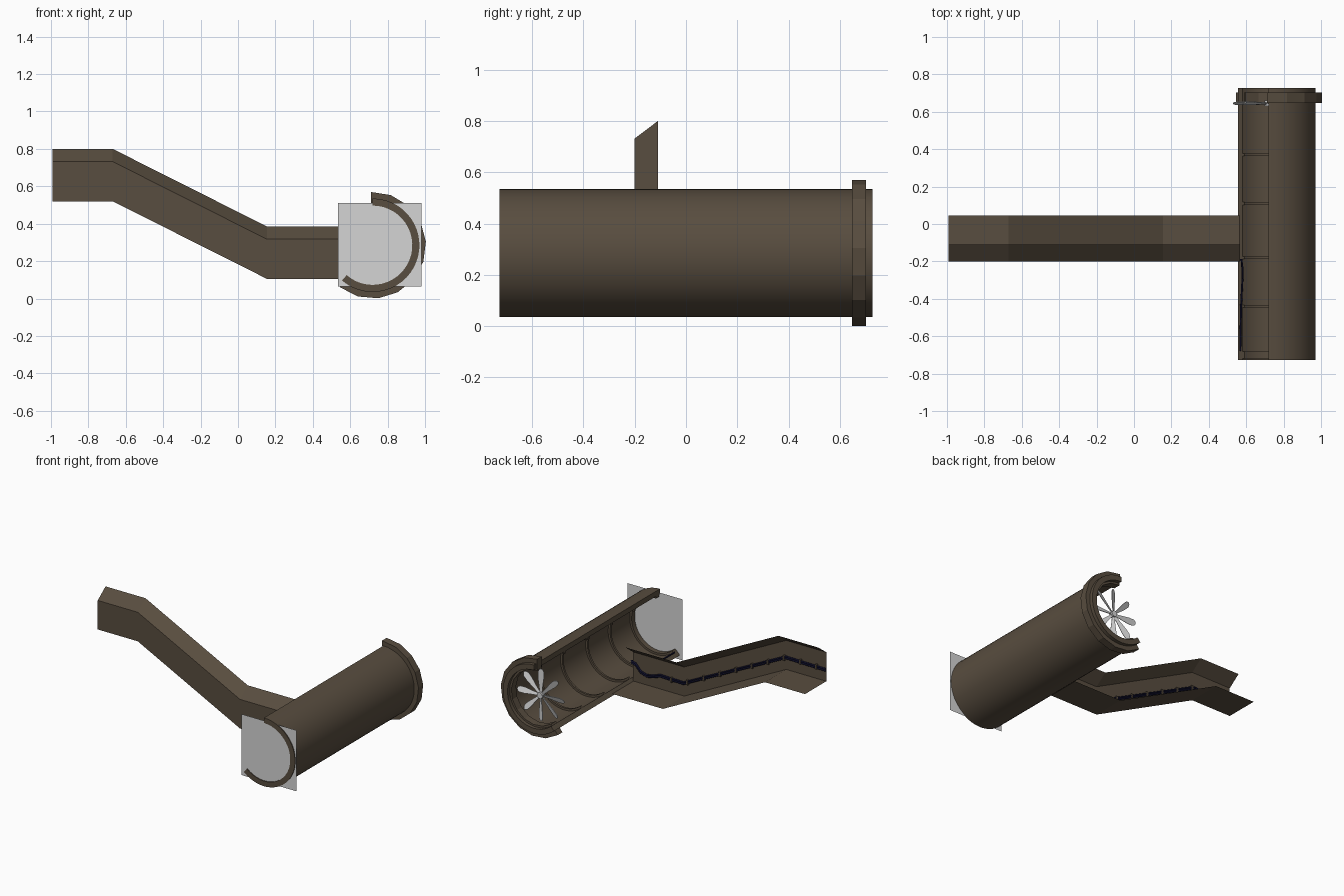
import bpy, bmesh, math
from mathutils import Vector, Matrix

if "Cube" in bpy.data.objects:
    bpy.data.objects.remove(bpy.data.objects["Cube"])

CX, CZ = 0.72, 0.285          # tunnel axis


def mat(name, rgb):
    m = bpy.data.materials.new(name)
    m.diffuse_color = (*rgb, 1)
    m.use_nodes = True
    m.node_tree.nodes["Principled BSDF"].inputs["Base Color"].default_value = m.diffuse_color
    return m


BROWN = mat("dark_brown", (0.098, 0.074, 0.050))
GREY = mat("light_grey", (0.66, 0.66, 0.66))
NAVY = mat("navy_cable", (0.008, 0.008, 0.04))


def finish(name, bm, material, smooth=False):
    me = bpy.data.meshes.new(name)
    bm.to_mesh(me)
    bm.free()
    me.materials.append(material)
    ob = bpy.data.objects.new(name, me)
    bpy.context.collection.objects.link(ob)
    if smooth:
        bpy.context.view_layer.objects.active = ob
        ob.select_set(True)
        bpy.ops.object.shade_smooth_by_angle(angle=math.radians(35))
        ob.select_set(False)
    return ob


def arc_shell(name, r_in, r_out, y0, y1, a0, a1, seg, smooth=True):
    """Open ring: a rectangular section swept around the tunnel axis."""
    bm = bmesh.new()
    rows = []
    for i in range(seg + 1):
        a = math.radians(a0 + (a1 - a0) * i / seg)
        rows.append([bm.verts.new((CX + r * math.cos(a), y, CZ + r * math.sin(a)))
                     for r, y in ((r_in, y0), (r_out, y0), (r_out, y1), (r_in, y1))])
    for p, q in zip(rows, rows[1:]):
        for k in range(4):
            bm.faces.new((p[k], p[(k + 1) % 4], q[(k + 1) % 4], q[k]))
    bm.faces.new(rows[0])
    bm.faces.new(rows[-1])
    bmesh.ops.recalc_face_normals(bm, faces=bm.faces)
    return finish(name, bm, BROWN, smooth)


# Main tunnel, cut open at the upper left
arc_shell("tunnel_wall", 0.212, 0.25, -0.728, 0.728, 90, -131, 28)
# Outer flange near the back end
arc_shell("back_flange", 0.20, 0.285, 0.648, 0.702, 92, -128, 10, False)
# Inner ribs
for i, (y, w) in enumerate(((-0.70, 0.036), (-0.44, 0.015), (-0.18, 0.015),
                            (0.11, 0.015), (0.37, 0.015))):
    arc_shell(f"inner_rib_{i + 1}", 0.197, 0.215, y - w / 2, y + w / 2, 90, -131, 28)

# Side corridor: floor, front wall and sloped roof strip, open at the back
bm = bmesh.new()
section = ((0.045, 0.0), (-0.2, 0.0), (-0.2, 0.212), (-0.11, 0.28))
path = ((-0.993, 0.52), (-0.67, 0.52), (0.155, 0.105), (0.568, 0.105))
rows = [[bm.verts.new((x, y, z + h)) for y, h in section] for x, z in path]
for p, q in zip(rows, rows[1:]):
    for k in range(3):
        bm.faces.new((p[k], p[k + 1], q[k + 1], q[k]))
bmesh.ops.recalc_face_normals(bm, faces=bm.faces)
finish("side_corridor", bm, BROWN)

# Flat end screen across the front of the tunnel
bm = bmesh.new()
bm.faces.new([bm.verts.new((x, -0.722, z)) for x, z in
              ((0.535, 0.065), (0.98, 0.065), (0.98, 0.51), (0.535, 0.51))])
finish("end_screen", bm, GREY)


# Cables along the corridor wall and the tunnel's lower edge
def cable(name, pts, r):
    cu = bpy.data.curves.new(name, "CURVE")
    cu.dimensions = "3D"
    cu.bevel_depth = r
    cu.bevel_resolution = 1
    cu.use_fill_caps = True
    sp = cu.splines.new("POLY")
    sp.points.add(len(pts) - 1)
    for p, co in zip(sp.points, pts):
        p.co = (*co, 1)
    cu.materials.append(NAVY)
    bpy.context.collection.objects.link(bpy.data.objects.new(name, cu))


run = ((-0.993, 0.60), (-0.67, 0.605), (0.155, 0.195), (0.34, 0.20), (0.40, 0.18),
       (0.45, 0.17), (0.50, 0.185), (0.54, 0.23), (0.575, 0.24))
for i, dz in enumerate((0.0, 0.013)):
    pts = [(x, -0.192, z + dz) for x, z in run]
    pts += [(0.58, -0.24, 0.215 + dz), (0.58, -0.29, 0.15 + dz)]
    cable(f"wall_cable_{i + 1}", pts, 0.006)
cable("tunnel_cable", [(0.58, -0.29, 0.15), (0.572, -0.45, 0.13), (0.568, -0.68, 0.13)], 0.005)

# Small clips holding the cables
bm = bmesh.new()
for i in range(10):
    x = -0.92 + i * 0.13
    z = 0.605 if x < -0.67 else 0.605 - (x + 0.67) * 0.41 / 0.825
    z = max(z, 0.195)
    bmesh.ops.create_cube(bm, size=1, matrix=Matrix.Translation((x, -0.191, z + 0.006))
                          @ Matrix.Diagonal((0.012, 0.018, 0.036, 1)))
finish("cable_clips", bm, BROWN)

# Fan at the back end: hub and eight pitched, round-tipped blades
bm = bmesh.new()
axis = Vector((CX, 0.645, CZ))
bmesh.ops.create_cone(bm, cap_ends=True, segments=16, radius1=0.022, radius2=0.022, depth=0.03,
                      matrix=Matrix.Translation(axis) @ Matrix.Rotation(math.pi / 2, 4, "X"))
half = ((0.01, 0.008), (0.06, 0.012), (0.13, 0.021), (0.168, 0.021), (0.183, 0.014), (0.19, 0.005))
outline = [(r, w) for r, w in half] + [(r, -w) for r, w in reversed(half)]
for i in range(8):
    m = (Matrix.Translation(axis) @ Matrix.Rotation(i * math.pi / 4, 4, "Y")
         @ Matrix.Rotation(math.radians(22), 4, "X"))
    f = bm.faces.new([bm.verts.new(m @ Vector((r, -0.002, w))) for r, w in outline])
    ex = bmesh.ops.extrude_face_region(bm, geom=[f], use_keep_orig=True)
    for v in ex["geom"]:
        if isinstance(v, bmesh.types.BMVert):
            v.co += m.to_3x3() @ Vector((0, 0.004, 0))
bmesh.ops.recalc_face_normals(bm, faces=bm.faces)
finish("fan", bm, GREY)
